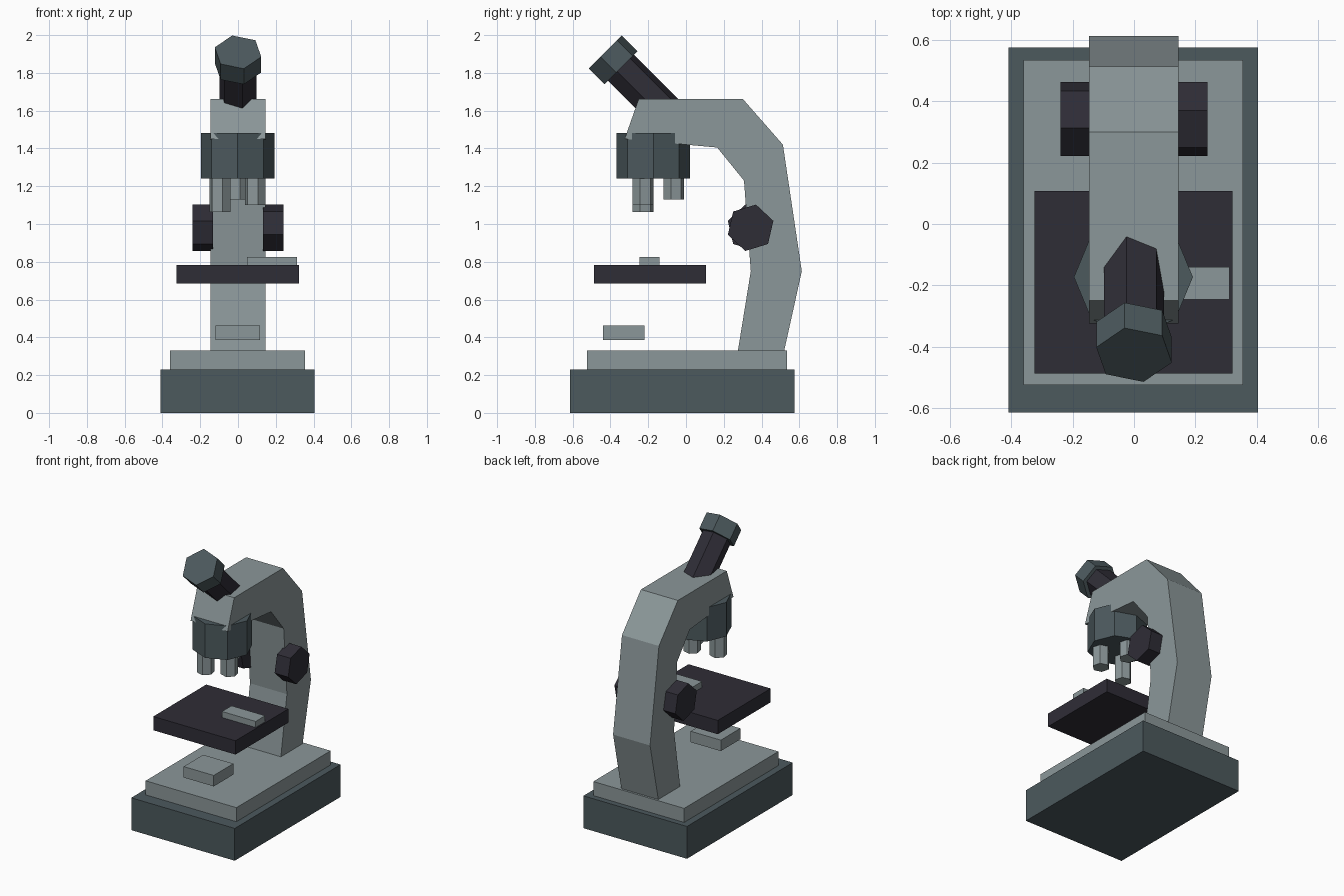
import bpy, bmesh
from math import cos, sin, radians
from mathutils import Vector

old = bpy.data.objects.get("Cube")
if old:
    bpy.data.objects.remove(old, do_unlink=True)


def material(name, rgb):
    m = bpy.data.materials.new(name)
    m.use_nodes = True
    m.diffuse_color = (*rgb, 1)
    bsdf = next(n for n in m.node_tree.nodes if n.type == 'BSDF_PRINCIPLED')
    bsdf.inputs["Base Color"].default_value = (*rgb, 1)
    return m


light_grey = material("light_grey", (0.26, 0.31, 0.32))
slate = material("slate", (0.072, 0.10, 0.11))
black = material("soft_black", (0.028, 0.026, 0.037))

X, Y, Z = Vector((1, 0, 0)), Vector((0, 1, 0)), Vector((0, 0, 1))


def extrude(name, points, offset, mat):
    """Flat-sided solid: an outline swept along an offset."""
    bm = bmesh.new()
    face = bm.faces.new([bm.verts.new(p) for p in points])
    grown = bmesh.ops.extrude_face_region(bm, geom=[face], use_keep_orig=True)
    verts = [g for g in grown["geom"] if isinstance(g, bmesh.types.BMVert)]
    bmesh.ops.translate(bm, verts=verts, vec=offset)
    bmesh.ops.recalc_face_normals(bm, faces=bm.faces)
    mesh = bpy.data.meshes.new(name)
    bm.to_mesh(mesh)
    bm.free()
    mesh.materials.append(mat)
    obj = bpy.data.objects.new(name, mesh)
    bpy.context.collection.objects.link(obj)
    return obj


def box(name, x, y, z, mat):
    corners = [(x[0], y[0], z[0]), (x[1], y[0], z[0]), (x[1], y[1], z[0]), (x[0], y[1], z[0])]
    return extrude(name, corners, Z * (z[1] - z[0]), mat)


def prism(name, center, u, v, offset, radius, sides, phase, mat):
    """Regular prism whose end lies in the plane of u and v."""
    angles = [radians(phase + 360 * i / sides) for i in range(sides)]
    ring = [Vector(center) + radius * (cos(a) * u + sin(a) * v) for a in angles]
    return extrude(name, ring, offset, mat)


# Base, stage and small blocks
box("base", (-0.41, 0.405), (-0.615, 0.575), (0, 0.23), slate)
box("base_plate", (-0.36, 0.355), (-0.525, 0.535), (0.23, 0.33), light_grey)
box("lamp_block", (-0.12, 0.117), (-0.44, -0.22), (0.385, 0.463), light_grey)
box("stage", (-0.325, 0.322), (-0.488, 0.107), (0.685, 0.783), black)
box("slide", (0.047, 0.312), (-0.247, -0.14), (0.783, 0.826), light_grey)

# Curved arm, side profile as (y, z)
profile = [(0.275, 0.33), (0.52, 0.33), (0.613, 0.75), (0.513, 1.42), (0.30, 1.663),
           (-0.25, 1.663), (-0.325, 1.45), (0.165, 1.405), (0.307, 1.23), (0.343, 0.75)]
extrude("arm", [(-0.146, y, z) for y, z in profile], X * 0.291, light_grey)

# Nosepiece with three objectives of different lengths
nose = Vector((-0.002, -0.173, 1.24))
prism("nosepiece", nose, X, Y, Z * 0.242, 0.194, 8, 0, slate)
for name, angle, bottom in (("rear", 90, 1.13), ("right", 210, 1.063), ("left", 330, 1.10)):
    a = radians(angle)
    spot = (nose.x + 0.108 * cos(a), nose.y + 0.108 * sin(a), bottom)
    prism(name + "_objective", spot, X, Y, Z * (1.27 - bottom), 0.057, 6, 44, light_grey)

# Slanted eyepiece tube and cap
axis = Vector((0, -1, 1)).normalized()
up = Vector((0, 1, 1)).normalized()
tip = Vector((0, -0.427, 1.91))
prism("eyepiece_cap", tip, X, up, axis * -0.117, 0.128, 6, 44, slate)
prism("eyepiece_tube", tip - axis * 0.11, X, up, axis * -0.35, 0.101, 6, 44, black)

# Focus knobs on both sides of the arm
for name, side, phase in (("left", 1, 17), ("right", -1, 43)):
    prism(name + "_focus_knob", (side * 0.133, 0.342, 0.98), Y, Z,
          X * side * 0.107, 0.126, 6, phase, black)
